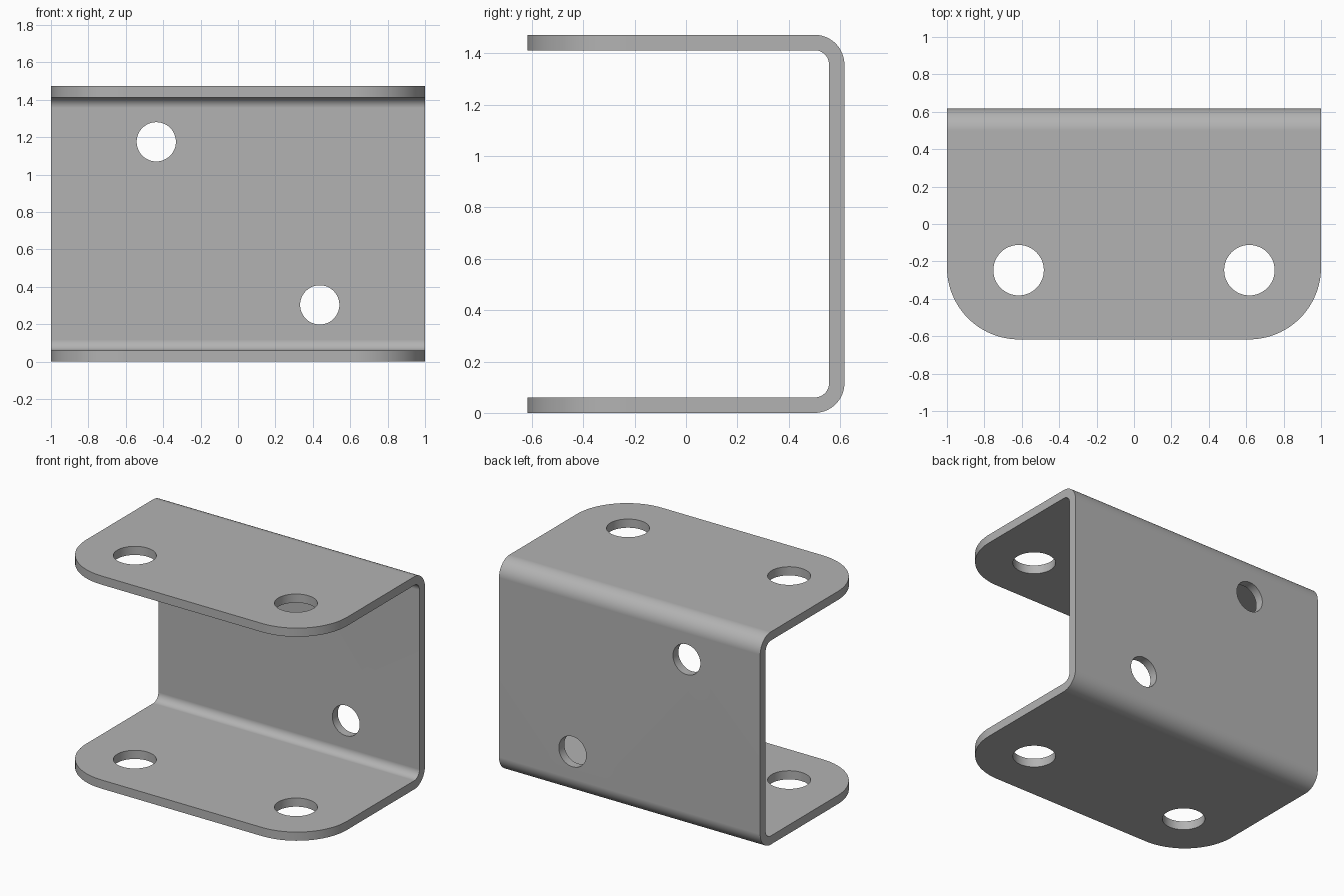
import bpy
import bmesh
from math import cos, sin, pi, radians
from mathutils import Matrix, Vector

if "Cube" in bpy.data.objects:
    bpy.data.objects.remove(bpy.data.objects["Cube"], do_unlink=True)

HALF_W, HALF_D, HEIGHT = 1.0, 0.617, 1.472
THICK, BEND, CORNER = 0.06, 0.116, 0.385

steel = bpy.data.materials.new("plain grey steel")
steel.use_nodes = True
grey = (0.45, 0.45, 0.45, 1)
steel.diffuse_color = grey
steel.node_tree.nodes["Principled BSDF"].inputs["Base Color"].default_value = grey


def arc(cx, cy, r, start, end, steps=16):
    angles = [radians(start + (end - start) * i / steps) for i in range(steps + 1)]
    return [(cx + r * cos(a), cy + r * sin(a)) for a in angles]


def prism(name, points, place, direction):
    """Extrude a closed 2D outline, placed in space, along a direction."""
    bm = bmesh.new()
    face = bm.faces.new([bm.verts.new(place(a, b)) for a, b in points])
    moved = bmesh.ops.extrude_face_region(bm, geom=[face])["geom"]
    bmesh.ops.translate(bm, vec=Vector(direction),
                        verts=[v for v in moved if isinstance(v, bmesh.types.BMVert)])
    bmesh.ops.recalc_face_normals(bm, faces=bm.faces)
    mesh = bpy.data.meshes.new(name)
    bm.to_mesh(mesh)
    bm.free()
    mesh.materials.append(steel)
    obj = bpy.data.objects.new(name, mesh)
    bpy.context.collection.objects.link(obj)
    return obj


def cut(target, cutter, operation):
    cutter.hide_render = True
    bpy.context.view_layer.objects.active = target
    mod = target.modifiers.new(cutter.name, "BOOLEAN")
    mod.operation, mod.solver, mod.object = operation, "EXACT", cutter
    bpy.ops.object.modifier_apply(modifier=mod.name)
    bpy.data.objects.remove(cutter, do_unlink=True)


# Bent sheet: a C-shaped section, cut oversize so the outline can trim it
cy, top = HALF_D - BEND, HEIGHT - BEND
inner = BEND - THICK
front = -HALF_D - 0.2
section = ([(front, 0)] + arc(cy, BEND, BEND, -90, 0) + arc(cy, top, BEND, 0, 90)
           + [(front, HEIGHT), (front, HEIGHT - THICK)]
           + arc(cy, top, inner, 90, 0) + arc(cy, BEND, inner, 0, -90)
           + [(front, THICK)])
bracket = prism("channel_bracket", section,
                lambda a, b: (-HALF_W - 0.2, a, b), (2 * HALF_W + 0.4, 0, 0))

# Plan outline with rounded front corners on both flanges
cx, back = HALF_W - CORNER, HALF_D + 0.2
plan = (arc(-cx, CORNER - HALF_D, CORNER, 180, 270, 24)
        + arc(cx, CORNER - HALF_D, CORNER, 270, 360, 24)
        + [(HALF_W, back), (-HALF_W, back)])
cut(bracket, prism("plan_outline", plan, lambda a, b: (a, b, -0.2), (0, 0, 2)), "INTERSECT")

# Large holes through both flanges
for x in (-0.617, 0.617):
    circle = arc(x, -0.247, 0.135, 0, 360, 48)[:-1]
    cut(bracket, prism("flange_hole", circle, lambda a, b: (a, b, -0.2), (0, 0, 2)),
        "DIFFERENCE")

# Smaller diagonal pair of holes through the back web
for x, z in ((-0.437, 1.175), (0.437, 0.303)):
    circle = arc(x, z, 0.105, 0, 360, 48)[:-1]
    cut(bracket, prism("web_hole", circle, lambda a, b: (a, 0.3, b), (0, 0.6, 0)),
        "DIFFERENCE")

# Smooth bends and rims with crisp edges
bpy.ops.object.select_all(action="DESELECT")
bracket.select_set(True)
bpy.context.view_layer.objects.active = bracket
bpy.ops.object.shade_smooth_by_angle(angle=radians(30))
normals = bracket.modifiers.new("flat_sheet_normals", "WEIGHTED_NORMAL")
normals.keep_sharp = True
